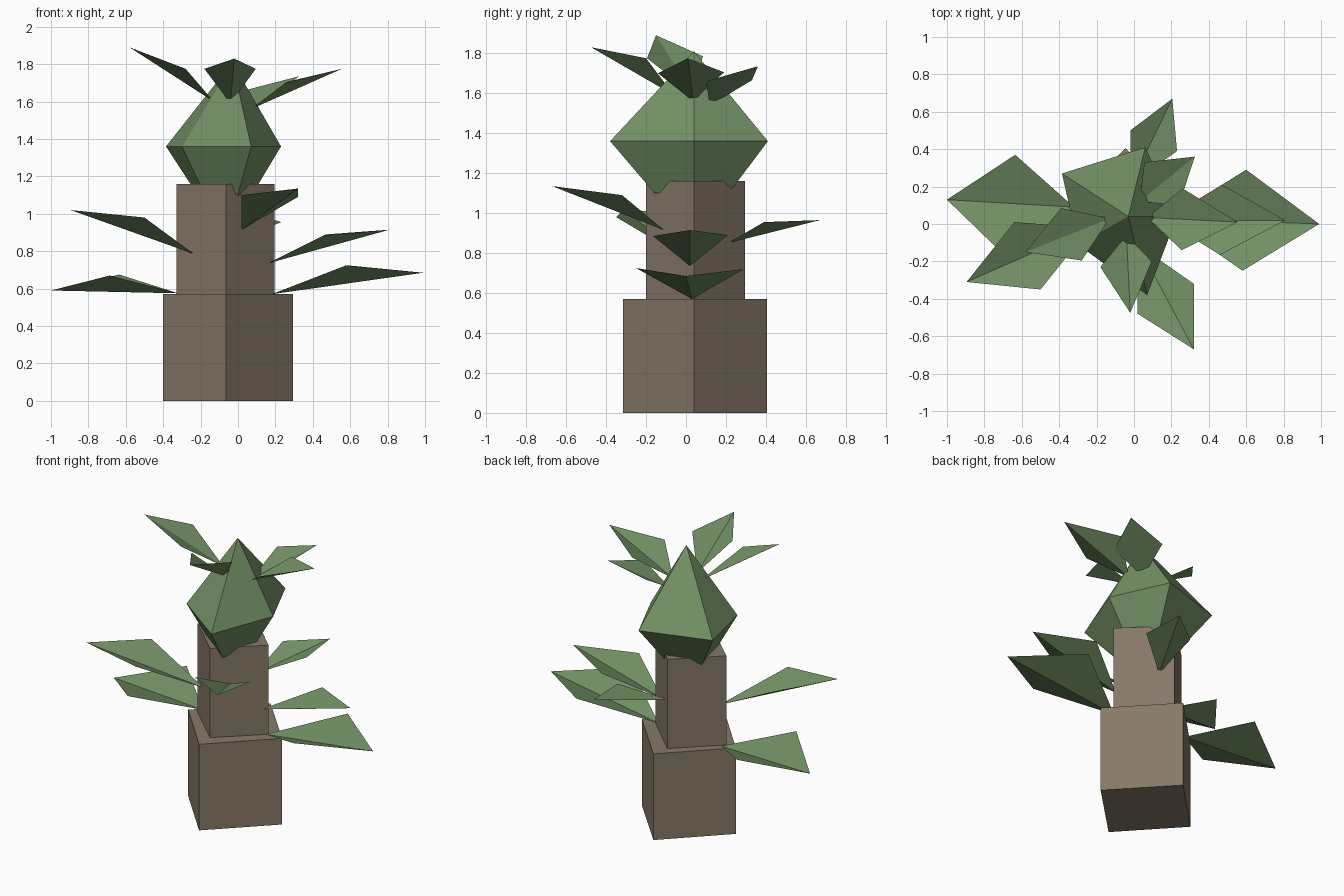
import bpy
from mathutils import Vector

if "Cube" in bpy.data.objects:
    bpy.data.objects.remove(bpy.data.objects["Cube"])


def material(name, color):
    m = bpy.data.materials.new(name)
    m.diffuse_color = (*color, 1)
    m.use_nodes = True
    m.node_tree.nodes["Principled BSDF"].inputs["Base Color"].default_value = m.diffuse_color
    return m


bark = material("bark", (0.24, 0.19, 0.14))
green = material("green", (0.17, 0.28, 0.13))


def add_mesh(name, verts, faces, mat):
    me = bpy.data.meshes.new(name)
    me.from_pydata(verts, [], faces)
    me.materials.append(mat)
    ob = bpy.data.objects.new(name, me)
    bpy.context.collection.objects.link(ob)
    return ob


def loft(name, rings, mat, apex=None):
    """Skin stacked rings; close the bottom, and cap or point the top."""
    n = len(rings[0])
    verts = [v for r in rings for v in r]
    faces = [tuple(reversed(range(n)))]
    for k in range(len(rings) - 1):
        for i in range(n):
            j = (i + 1) % n
            faces.append((k * n + i, k * n + j, (k + 1) * n + j, (k + 1) * n + i))
    top = len(verts) - n
    if apex:
        verts.append(apex)
        faces += [(top + i, top + (i + 1) % n, len(verts) - 1) for i in range(n)]
    else:
        faces.append(tuple(range(top, top + n)))
    return add_mesh(name, verts, faces, mat)


# Trunk: two square blocks standing corner-forward
def block(name, outline, z0, z1):
    loft(name, [[(x, y, z) for x, y in outline] for z in (z0, z1)], bark)


block("lower_trunk", [(-0.065, -0.315), (0.295, 0.04), (-0.045, 0.405), (-0.40, 0.05)], 0, 0.57)
block("upper_trunk", [(-0.065, -0.20), (0.195, 0.04), (-0.07, 0.295), (-0.33, 0.05)], 0.57, 1.16)

# Crown: uneven five-sided bud, narrowed below and pointed above
bud = [(0.07, -0.38), (0.23, 0.04), (0.06, 0.41), (-0.385, 0.27), (-0.30, -0.11)]
cx, cy, s = -0.065, 0.04, 0.47
low = [(cx + s * (x - cx), cy + s * (y - cy), 1.10) for x, y in bud]
loft("crown", [low, [(x, y, 1.36) for x, y in bud]], green, (-0.03, 0.04, 1.81))


# Leaves: two triangles folded along the line from base to tip
def leaf(name, base, side_a, tip, side_b):
    p = [Vector(v) for v in (base, side_a, tip, side_b)]
    if (p[1] - p[0]).cross(p[2] - p[0]).z < 0:
        p[1], p[3] = p[3], p[1]
    add_mesh(name, p, [(0, 1, 2), (0, 2, 3)], green)


leaf("right_low_leaf", (0.18, 0.03, 0.57), (0.60, 0.29, 0.72), (0.99, 0.0, 0.685), (0.58, -0.25, 0.725))
leaf("right_high_leaf", (0.16, 0.02, 0.735), (0.47, 0.21, 0.89), (0.81, 0.02, 0.915), (0.46, -0.165, 0.885))
leaf("front_leaf", (0.02, -0.11, 0.915), (0.32, -0.32, 1.09), (0.32, -0.67, 1.135), (0.02, -0.48, 1.10))
leaf("left_high_leaf", (-0.235, -0.02, 0.785), (-0.50, -0.35, 0.98), (-0.895, -0.31, 1.02), (-0.64, 0.01, 0.99))
leaf("left_low_leaf", (-0.32, 0.09, 0.575), (-0.635, 0.37, 0.675), (-1.0, 0.13, 0.59), (-0.685, -0.175, 0.67))
leaf("back_leaf", (-0.02, 0.21, 0.85), (-0.02, 0.50, 0.955), (0.205, 0.67, 0.965), (0.23, 0.39, 0.955))
leaf("crown_right_leaf", (0.07, 0.035, 1.56), (0.26, 0.19, 1.705), (0.555, 0.01, 1.775), (0.255, -0.14, 1.70))
leaf("crown_front_leaf", (-0.04, -0.06, 1.59), (-0.18, -0.23, 1.775), (-0.02, -0.475, 1.83), (0.095, -0.20, 1.775))
leaf("crown_left_leaf", (-0.13, 0.03, 1.60), (-0.39, 0.085, 1.785), (-0.58, -0.15, 1.89), (-0.28, -0.195, 1.775))
leaf("crown_back_leaf", (0.03, 0.12, 1.54), (0.055, 0.33, 1.665), (0.325, 0.36, 1.735), (0.24, 0.10, 1.66))
